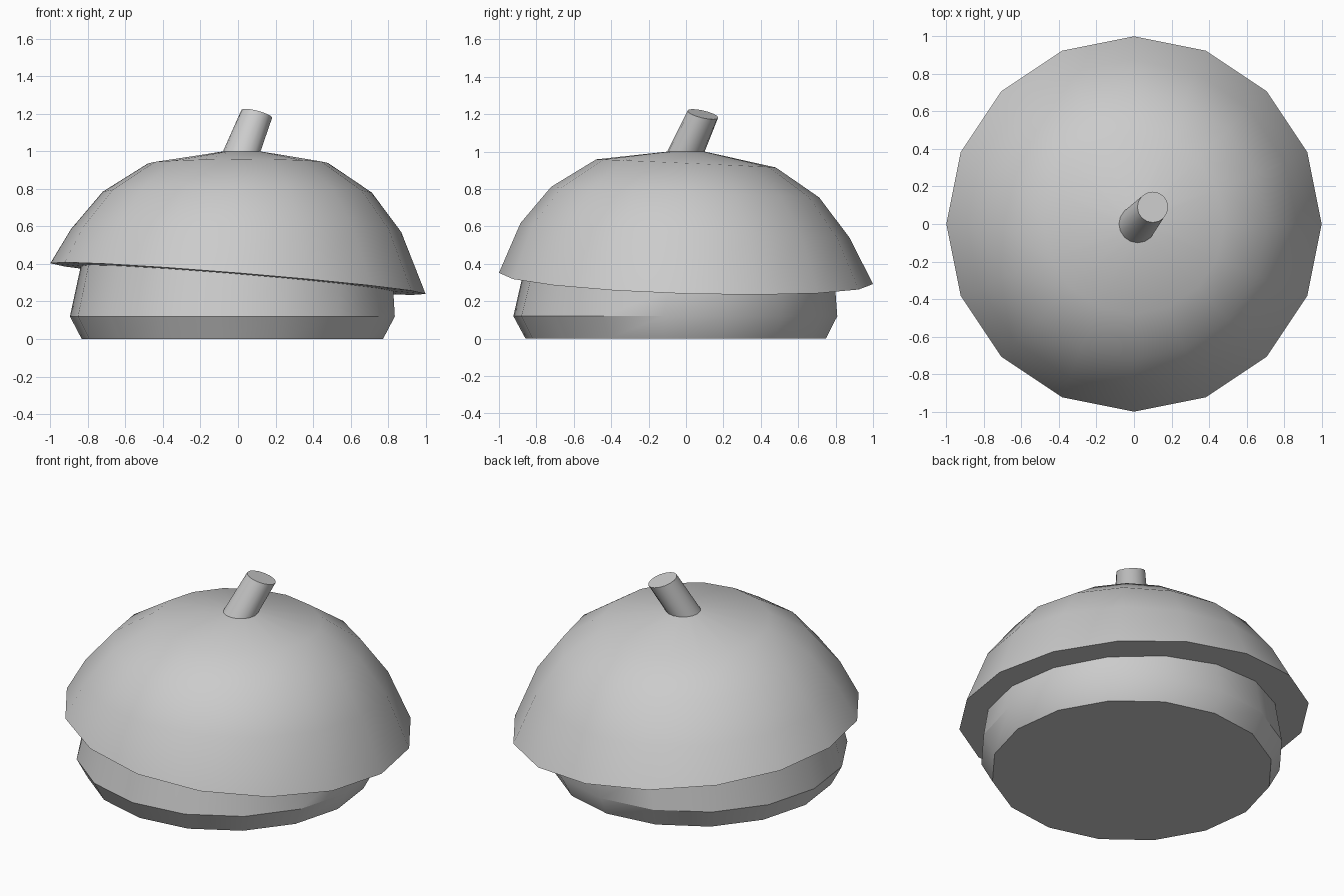
import bpy, bmesh
from math import cos, sin, pi, radians

if "Cube" in bpy.data.objects:
    bpy.data.objects.remove(bpy.data.objects["Cube"])

SIDES = 16


def ring(r, z, cx=0, cy=0, sx=0, sy=0, turn=0):
    """Circle of points; sx, sy tilt its plane along x and y."""
    pts = []
    for i in range(SIDES):
        a = 2 * pi * i / SIDES + radians(turn)
        dx, dy = r * cos(a), r * sin(a)
        pts.append((cx + dx, cy + dy, z + sx * dx + sy * dy))
    return pts


def loft(name, rings, cap_start=False, cap_end=False):
    """Skin a list of rings into a smooth shaded object."""
    bm = bmesh.new()
    vs = [[bm.verts.new(p) for p in r] for r in rings]
    for a, b in zip(vs, vs[1:]):
        for i in range(SIDES):
            j = (i + 1) % SIDES
            bm.faces.new((a[i], a[j], b[j], b[i]))
    if cap_start:
        bm.faces.new(vs[0][::-1])
    if cap_end:
        bm.faces.new(vs[-1])
    me = bpy.data.meshes.new(name)
    bm.to_mesh(me)
    bm.free()
    ob = bpy.data.objects.new(name, me)
    bpy.context.collection.objects.link(ob)
    bpy.ops.object.select_all(action='DESELECT')
    ob.select_set(True)
    bpy.context.view_layer.objects.active = ob
    bpy.ops.object.shade_smooth_by_angle(angle=radians(30))
    return ob


# rings shared by neighbouring parts
neck = ring(0.835, 0.322, -0.005, -0.037, -0.082, -0.03, turn=-4)
stem_base = ring(0.1, 1.0, 0.02, 0.0)

# nut body: flat bottom, flared then tapering up to the cap
loft("nut_body", [
    ring(0.805, 0.0, -0.03, -0.055, turn=-4),
    ring(0.868, 0.12, -0.03, -0.057, turn=-4),
    neck,
], cap_start=True)

# tilted cap: flat underside, overhanging rim, faceted dome
loft("cap", [
    neck,
    ring(1.0, 0.322, 0.0, 0.0, -0.082, -0.03),
    ring(0.88, 0.578, -0.01, -0.005, -0.009, -0.045),
    ring(0.717, 0.783, -0.004, -0.004, -0.003, -0.04),
    ring(0.48, 0.937, 0.0, 0.0, 0.003, -0.045),
    stem_base,
])

# leaning stem
loft("stem", [
    stem_base,
    ring(0.082, 1.2, 0.1, 0.09, -0.25, -0.22),
], cap_end=True)
